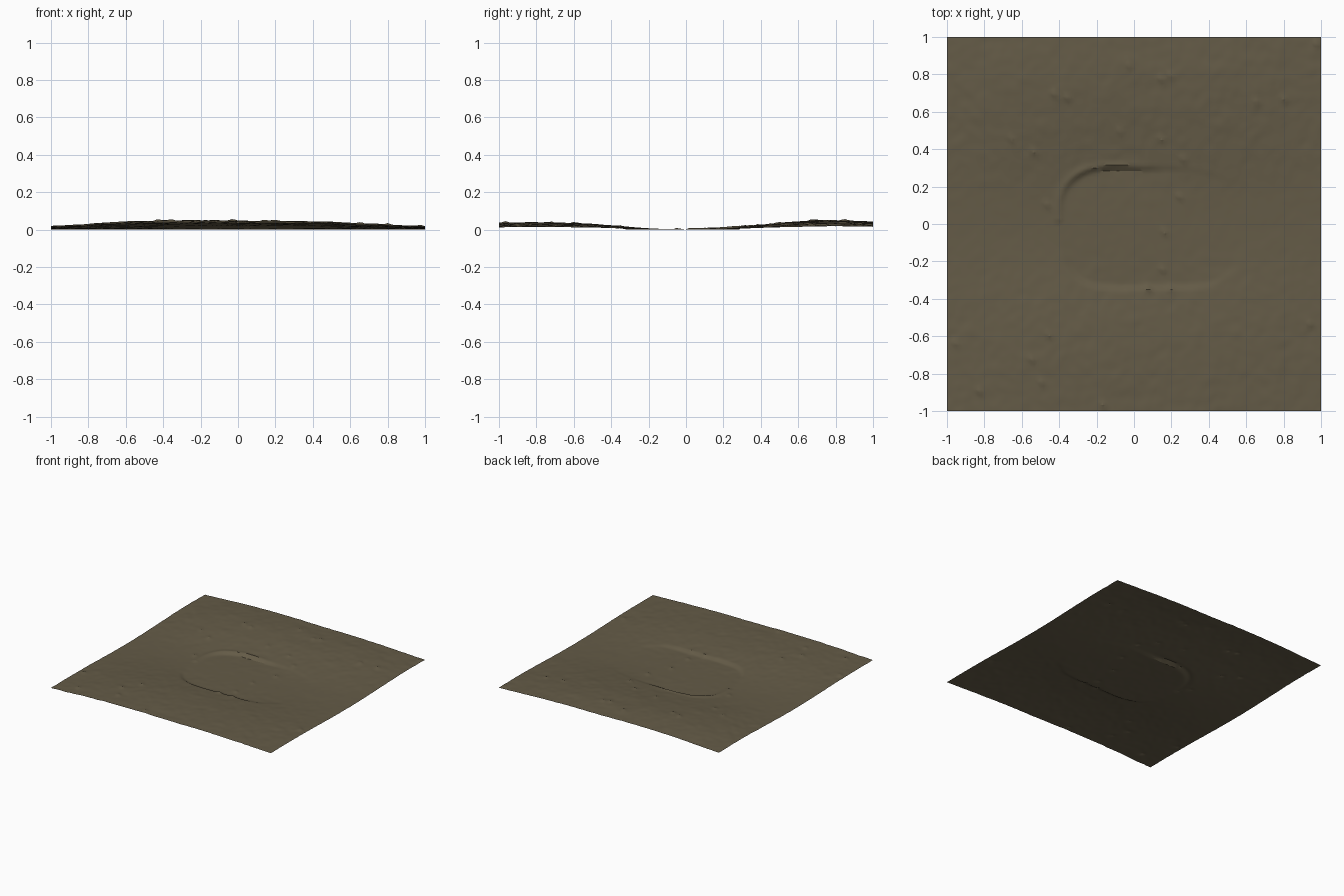
import bpy, bmesh, math
from mathutils import Vector, noise

if "Cube" in bpy.data.objects:
    bpy.data.objects.remove(bpy.data.objects["Cube"])

N = 120  # grid resolution

# cross-valley profile (y, rise) and along-valley strength (x, factor)
RISE = [(-1, .034), (-.8, .037), (-.6, .034), (-.4, .021), (-.2, .006), (0, 0),
        (.2, .006), (.4, .024), (.6, .042), (.8, .049), (1, .041)]
STRENGTH = [(-1, .36), (-.6, .85), (-.2, 1), (.1, .9), (.4, .87), (.7, .64), (1, .34)]
# small stones poking out of the ground
STONES = [(-.65, .46), (-.53, .39), (-.46, .11), (-.42, .7), (-.35, .68), (-.02, .85),
          (.15, .78), (.2, .8), (-.07, .5), (.15, .46), (.27, .35), (.25, .15), (.17, -.04),
          (.16, -.24), (.2, -.34), (.08, -.34), (.66, .66), (.81, .67), (-.95, -.63),
          (-.82, -.89), (-.54, -.72), (-.49, -.84), (-.45, -.59), (-.16, -.96), (.95, -.53),
          (.98, .97)]


def smooth(t):
    t = max(0.0, min(1.0, t))
    return t * t * (3 - 2 * t)


def curve(points, v):
    """Catmull-Rom interpolation through a short profile."""
    i = 0
    while i < len(points) - 2 and v > points[i + 1][0]:
        i += 1
    (a, p1), (b, p2) = points[i], points[i + 1]
    p0 = points[max(i - 1, 0)][1]
    p3 = points[min(i + 2, len(points) - 1)][1]
    t = (v - a) / (b - a)
    return 0.5 * (2 * p1 + (p2 - p0) * t + (2 * p0 - 5 * p1 + 4 * p2 - p3) * t * t
                  + (3 * p1 - p0 - 3 * p2 + p3) * t ** 3)


def height(x, y):
    rise = curve(RISE, y) * curve(STRENGTH, x)
    # sunken basin with a steep bank, fading out to the right
    wob = 0.03 * noise.noise(Vector((x * 5, y * 5, 3)))
    rx = 0.38 if x < 0 else 0.58
    ry = 0.295 if y > 0 else 0.345
    d = (abs(x / rx) ** 3.5 + abs(y / ry) ** 3.5) ** (1 / 3.5) + wob
    inside = 1 - smooth((d - 0.95) / 0.1)
    fade = 1 - 0.8 * smooth((x - 0.0) / 0.35) if y > 0 else 1 - 0.5 * smooth((x - .2) / .3)
    z = rise * (1 - inside * fade)
    # raised lip on the far left bank
    if y > 0:
        z += 0.007 * math.exp(-((d - 1.06) / 0.05) ** 2) * (1 - smooth((x + .1) / .25))
    # lumpy soil
    rough = 0.35 + 0.65 * smooth(abs(y) / 0.5)
    z += rough * (0.0022 * noise.noise(Vector((x * 9, y * 9, 0)))
                  + 0.0022 * noise.noise(Vector((x * 20, y * 20, 7))))
    # stones, long side running down to the right
    for sx, sy in STONES:
        u, v = (x - sx - sy + y) * .707, (x - sx + sy - y) * .707
        if abs(u) < .06 and abs(v) < .08:
            z += 0.009 * math.exp(-((u + .008) / .014) ** 2 - (v / .025) ** 2)
    return z


# ground sheet
bm = bmesh.new()
bmesh.ops.create_grid(bm, x_segments=N, y_segments=N, size=1)
for v in bm.verts:
    v.co.z = height(v.co.x, v.co.y)
low = min(v.co.z for v in bm.verts)
for v in bm.verts:
    v.co.z -= low
bmesh.ops.triangulate(bm, faces=bm.faces[:])
mesh = bpy.data.meshes.new("ground")
bm.to_mesh(mesh)
bm.free()
ground = bpy.data.objects.new("ground", mesh)
bpy.context.collection.objects.link(ground)

soil = bpy.data.materials.new("brown soil")
soil.diffuse_color = (0.128, 0.105, 0.063, 1)
soil.use_nodes = True
soil.node_tree.nodes["Principled BSDF"].inputs["Base Color"].default_value = soil.diffuse_color
mesh.materials.append(soil)

bpy.context.view_layer.objects.active = ground
ground.select_set(True)
bpy.ops.object.shade_smooth_by_angle(angle=math.radians(30))
